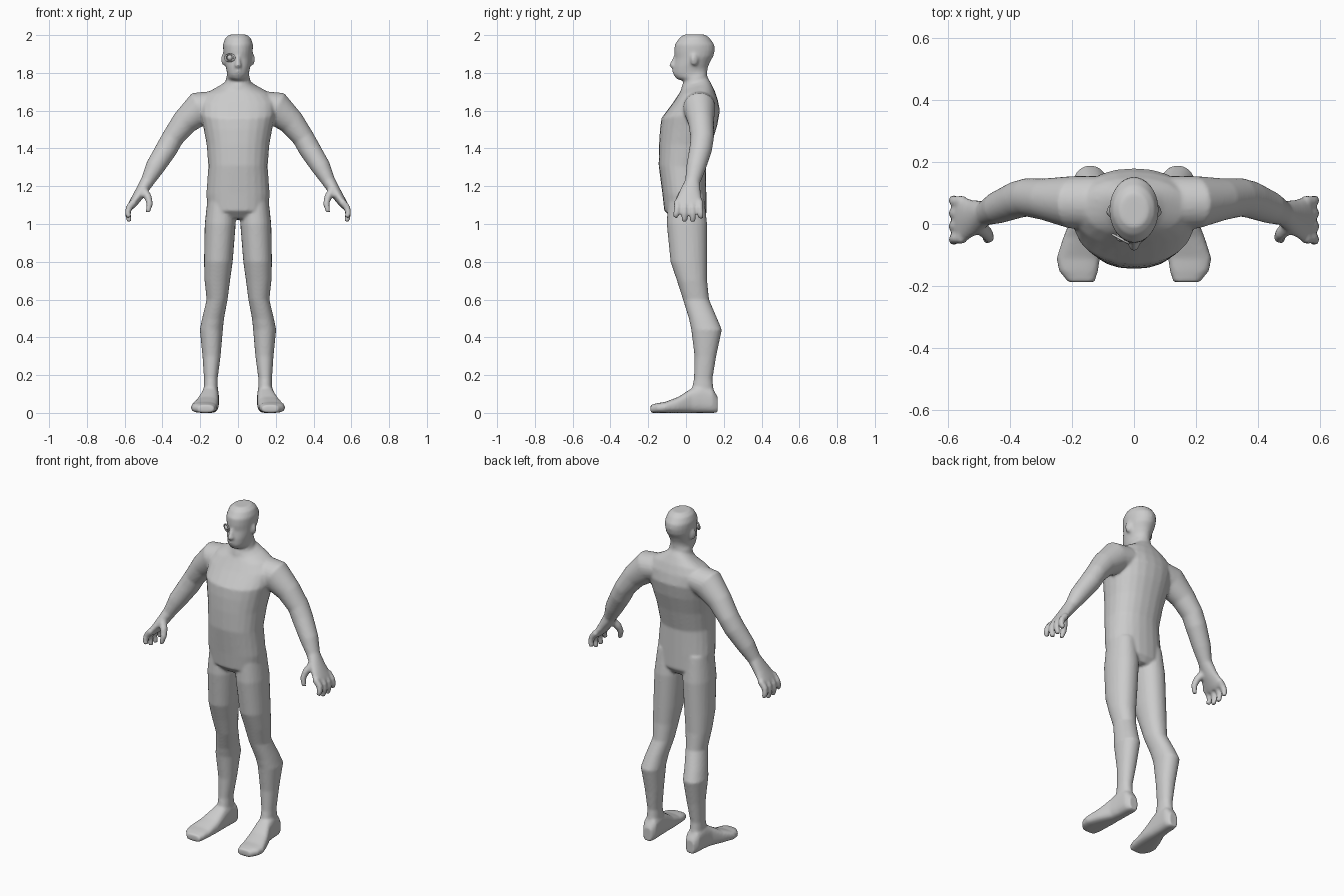
import bpy, bmesh, math
from mathutils import Vector, Matrix

skin = bmesh.new()


def ring(c, u, v, p=2.0, n=24):
    """Superellipse cross-section from a centre and two half-axis vectors."""
    c, u, v = Vector(c), Vector(u), Vector(v)
    pts = []
    for i in range(n):
        a = 2 * math.pi * i / n
        s, t = math.cos(a), math.sin(a)
        pts.append(c + u * math.copysign(abs(s) ** (2 / p), s)
                   + v * math.copysign(abs(t) ** (2 / p), t))
    return pts


def loft(bm, rings):
    """Closed skin through a list of rings."""
    loops = [[bm.verts.new(p) for p in r] for r in rings]
    faces = [bm.faces.new(loops[0]), bm.faces.new(loops[-1])]
    n = len(loops[0])
    for a, b in zip(loops, loops[1:]):
        for i in range(n):
            j = (i + 1) % n
            faces.append(bm.faces.new((a[i], a[j], b[j], b[i])))
    bmesh.ops.recalc_face_normals(bm, faces=faces)


def slab(hw, y0, z0, y1, z1, p=2.0):
    """Central section given by half width, front point and back point."""
    return ring((0, (y0 + y1) / 2, (z0 + z1) / 2), (hw, 0, 0),
                (0, (y1 - y0) / 2, (z1 - z0) / 2), p)


def limb(bm, path, s, n=16):
    """Tube along points (x, y, z, thickness, y half depth), mirrored by s."""
    pts = [Vector((q[0] * s, q[1], q[2])) for q in path]
    rings = []
    for i, q in enumerate(path):
        t = pts[min(i + 1, len(pts) - 1)] - pts[max(i - 1, 0)]
        u = Vector((t.z, 0, -t.x)).normalized()
        v = t.cross(u).normalized()
        rings.append(ring(pts[i], u * q[3], v * q[4], 2.0, n))
    loft(bm, rings)


# Torso
loft(skin, [slab(*q, p=2.25) for q in [
    (.10, -.075, 1.03, .085, 1.02), (.160, -.115, 1.07, .110, 1.06),
    (.168, -.125, 1.16, .108, 1.15), (.157, -.145, 1.31, .105, 1.30),
    (.166, -.143, 1.42, .135, 1.42), (.183, -.138, 1.50, .165, 1.52),
    (.198, -.130, 1.56, .180, 1.60), (.200, -.070, 1.64, .168, 1.66),
    (.160, -.040, 1.685, .150, 1.71), (.095, -.025, 1.71, .130, 1.75),
    (.066, -.020, 1.73, .118, 1.77)]])

# Neck and head
loft(skin, [slab(*q) for q in [
    (.085, -.035, 1.68, .130, 1.70), (.067, -.022, 1.73, .116, 1.77),
    (.063, -.012, 1.757, .112, 1.79), (.058, -.050, 1.768, .113, 1.81),
    (.060, -.066, 1.79, .116, 1.83), (.068, -.066, 1.83, .128, 1.86),
    (.075, -.058, 1.875, .146, 1.89), (.078, -.062, 1.91, .153, 1.92),
    (.080, -.060, 1.95, .150, 1.95), (.068, -.035, 1.985, .125, 1.985),
    (.045, -.010, 2.003, .100, 2.003)]])

# Nose
loft(skin, [ring((0, y, z), (w, 0, 0), (0, d, 0), n=12) for y, z, w, d in [
    (-.055, 1.89, .009, .010), (-.064, 1.86, .013, .016),
    (-.070, 1.838, .019, .020), (-.060, 1.825, .014, .014)]])

# Lips
loft(skin, [ring((0, -.060, z), (w, 0, 0), (0, d, 0), n=12) for z, w, d in [
    (1.818, .015, .010), (1.811, .022, .014), (1.803, .018, .012)]])

leg = [  # z, inner x, outer x, front y, back y
    (1.15, .02, .160, -.095, .095), (1.0, .012, .176, -.102, .112),
    (.80, .028, .180, -.082, .112), (.70, .042, .177, -.048, .112),
    (.60, .055, .166, -.016, .122), (.50, .074, .190, .015, .165),
    (.44, .080, .202, .028, .190), (.30, .092, .188, .045, .160),
    (.18, .108, .180, .042, .140), (.08, .105, .182, .02, .15)]
foot = [  # y, centre x, half width, height
    (.168, .142, .028, .085), (.14, .143, .043, .13), (.08, .146, .045, .15),
    (.03, .150, .048, .13), (-.04, .165, .062, .085), (-.11, .180, .070, .058),
    (-.15, .179, .064, .052), (-.188, .170, .043, .042)]
arm = [
    (.12, .070, 1.630, .075, .085), (.20, .070, 1.615, .090, .085),
    (.285, .080, 1.537, .069, .068), (.345, .086, 1.457, .058, .062),
    (.378, .078, 1.398, .058, .060), (.440, .053, 1.300, .051, .052),
    (.480, .035, 1.225, .036, .040), (.518, .022, 1.165, .030, .057),
    (.555, .014, 1.110, .023, .076), (.568, .014, 1.090, .018, .074)]
thumb = [(.505, .000, 1.185, .024, .026), (.475, -.030, 1.140, .020, .022),
         (.467, -.044, 1.105, .017, .018), (.478, -.052, 1.062, .012, .013)]

for s in (1, -1):
    # Leg
    loft(skin, [ring((s * (a + b) / 2, (c + d) / 2, z), ((b - a) / 2, 0, 0),
                     (0, (d - c) / 2, 0), 2.15) for z, a, b, c, d in leg])
    # Foot
    loft(skin, [ring((s * x, y, h / 2), (w, 0, 0), (0, 0, h / 2), 2.8)
                for y, x, w, h in foot])
    # Arm and palm
    limb(skin, arm, s, 24)
    # Thumb and fingers
    limb(skin, thumb, s, 12)
    for y, tip, drop in ((-.046, -.056, 1.035), (-.006, -.010, 1.012),
                         (.034, .036, 1.012), (.073, .080, 1.030)):
        limb(skin, [(.550, y, 1.12, .019, .019), (.578, y, 1.085, .018, .018),
                    (.584, (y + tip) / 2, 1.055, .016, .017),
                    (.576, tip, drop, .013, .014)], s, 12)
    # Ear
    m = (Matrix.Translation((s * .076, .045, 1.872))
         @ Matrix.Rotation(s * .35, 4, 'Z')
         @ Matrix.Diagonal((.012, .022, .034, 1)))
    bmesh.ops.create_uvsphere(skin, u_segments=12, v_segments=8, radius=1, matrix=m)

# Fuse the parts into one continuous skin
mesh = bpy.data.meshes.new("body")
skin.to_mesh(mesh)
skin.free()
body = bpy.data.objects.new("body", mesh)
bpy.context.collection.objects.link(body)
bpy.context.view_layer.objects.active = body
body.select_set(True)
fuse = body.modifiers.new("fuse", 'REMESH')
fuse.mode = 'VOXEL'
fuse.voxel_size = .008
soft = body.modifiers.new("soften", 'SMOOTH')
soft.factor = .5
soft.iterations = 4
for name in ("fuse", "soften"):
    bpy.ops.object.modifier_apply(modifier=name)
bpy.ops.object.shade_smooth()

# Single eye: almond lid ring with an eyeball
bpy.ops.mesh.primitive_torus_add(major_radius=.019, minor_radius=.004,
                                 major_segments=16, minor_segments=8,
                                 location=(-.043, -.048, 1.88),
                                 rotation=(math.pi / 2, 0, -.5))
lid = bpy.context.object
lid.name = "eyelid"
lid.scale = (1.45, 1, 1)
bpy.ops.object.shade_smooth()
bpy.ops.mesh.primitive_uv_sphere_add(segments=16, ring_count=10, radius=.015,
                                     location=(-.043, -.042, 1.88))
bpy.context.object.name = "eyeball"
bpy.ops.object.shade_smooth()
